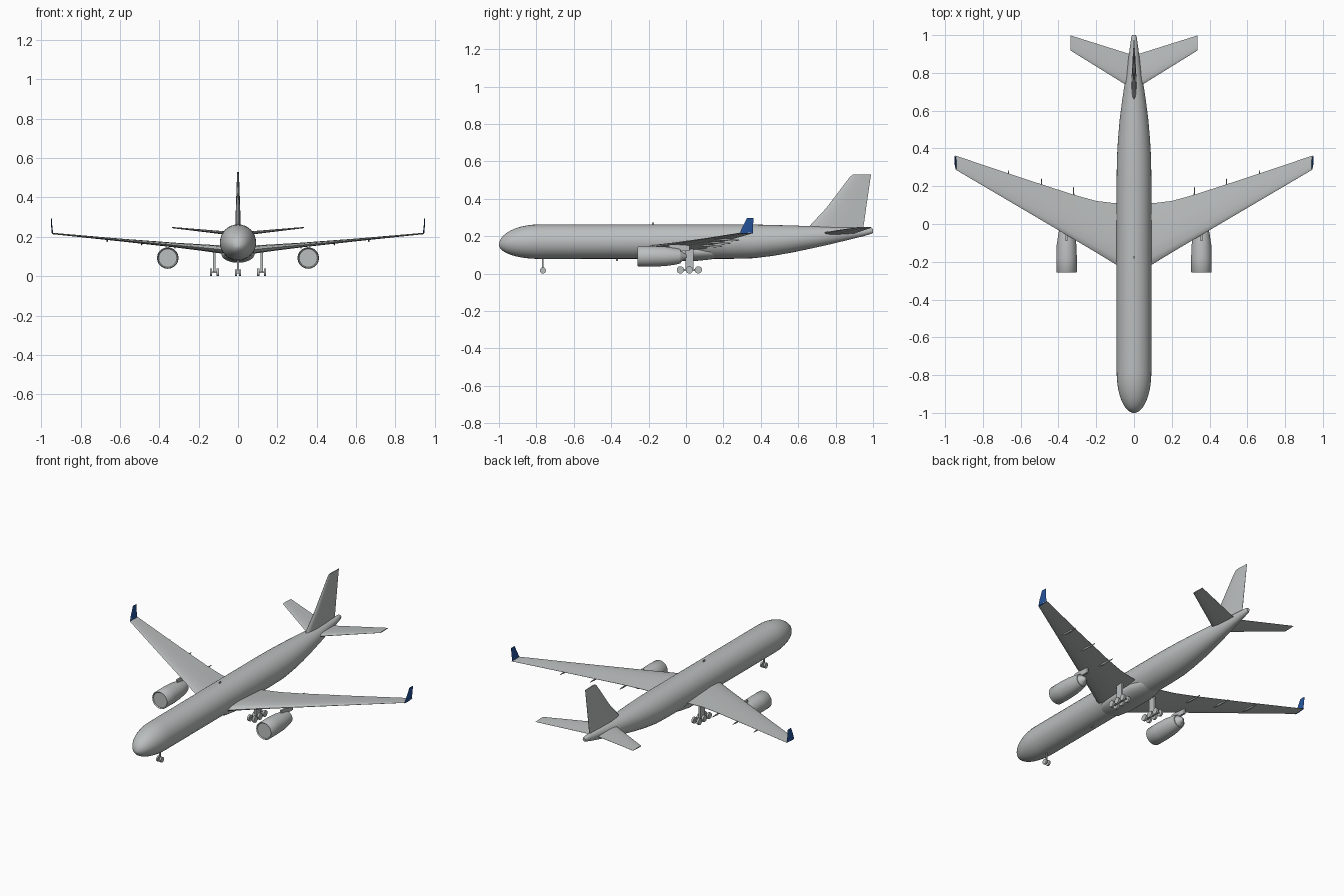
import bpy, bmesh, math
from mathutils import Vector

if "Cube" in bpy.data.objects:
    bpy.data.objects.remove(bpy.data.objects["Cube"])


def material(name, rgb):
    m = bpy.data.materials.new(name)
    m.diffuse_color = (*rgb, 1)
    m.use_nodes = True
    m.node_tree.nodes["Principled BSDF"].inputs["Base Color"].default_value = m.diffuse_color
    return m


GREY = material("light grey", (0.50, 0.52, 0.52))
BLUE = material("winglet blue", (0.018, 0.09, 0.34))


def finish(name, bm, mat, angle=40):
    bmesh.ops.recalc_face_normals(bm, faces=bm.faces)
    me = bpy.data.meshes.new(name)
    bm.to_mesh(me)
    bm.free()
    me.materials.append(mat)
    ob = bpy.data.objects.new(name, me)
    bpy.context.collection.objects.link(ob)
    bpy.ops.object.select_all(action='DESELECT')
    ob.select_set(True)
    bpy.context.view_layer.objects.active = ob
    bpy.ops.object.shade_smooth_by_angle(angle=math.radians(angle))
    return ob


def loft(name, rings, mat=GREY, angle=40):
    """Skin a list of equal-length point rings and cap both ends."""
    bm = bmesh.new()
    vs = [[bm.verts.new(p) for p in r] for r in rings]
    n = len(rings[0])
    for a, b in zip(vs, vs[1:]):
        for i in range(n):
            j = (i + 1) % n
            bm.faces.new((a[i], a[j], b[j], b[i]))
    bm.faces.new(vs[0])
    bm.faces.new(vs[-1])
    return finish(name, bm, mat, angle)


def ellipse(x, y, z, rx, rz, n=32):
    return [(x + rx * math.cos(t), y, z + rz * math.sin(t))
            for t in (2 * math.pi * i / n for i in range(n))]


# aerofoil outline: (chord fraction, half thickness fraction)
FOIL = [(0, 0), (.03, .45), (.12, .8), (.32, 1), (.65, .6), (1, .06),
        (1, -.06), (.65, -.6), (.32, -1), (.12, -.8), (.03, -.45)]


def section(x, le, te, z, t):
    return [(x, le + c * (te - le), z + h * t) for c, h in FOIL]


def box(name, lo, hi, mat=GREY):
    (x0, y0, z0), (x1, y1, z1) = lo, hi
    return loft(name, [[(x0, y0, z), (x1, y0, z), (x1, y1, z), (x0, y1, z)]
                       for z in (z0, z1)], mat)


def wheel(name, x, y, z, r, w):
    ring = [(y + r * math.cos(i * math.pi / 10), z + r * math.sin(i * math.pi / 10))
            for i in range(20)]
    return loft(name, [[(x + d, a, b) for a, b in ring] for d in (-w / 2, w / 2)])


# fuselage: rounded nose, straight barrel, upswept tail
rings = []
for i in range(1, 11):
    a = math.pi / 2 * i / 10
    s = math.sin(a)
    rings.append(ellipse(0, -0.78 - 0.22 * math.cos(a * .985), 0.153 + 0.0175 * s,
                         0.092 * s, 0.092 * s))
rings.insert(0, ellipse(0, -1.0, 0.153, 0.004, 0.004))
for y, top, bot, rx in [(0.25, .263, .079, .092), (.36, .262, .082, .09),
                        (.46, .260, .094, .084), (.56, .257, .111, .075),
                        (.66, .254, .132, .062), (.76, .250, .154, .047),
                        (.86, .247, .178, .032), (.95, .244, .200, .02),
                        (.99, .242, .212, .014), (1.0, .238, .217, .009)]:
    rings.append(ellipse(0, y, (top + bot) / 2, rx, (top - bot) / 2))
loft("fuselage", rings)

# belly fairing between the wings
loft("belly_fairing", [ellipse(0, y, .115, .085 * k, .047 * k)
                       for y, k in [(-.26, .5), (-.2, .85), (-.12, 1), (.06, 1),
                                    (.13, .85), (.2, .5)]])

# fin
loft("fin", [[(h * t, le + c * (te - le), z) for c, h in FOIL]
             for le, te, z, t in [(.645, .945, .235, .014), (.675, .952, .27, .013),
                                  (.75, .963, .35, .011), (.875, .987, .515, .005),
                                  (.892, .99, .53, .004)]])

# antennas
box("top_antenna", (-.002, -.182, .255), (.002, -.17, .273))
box("lower_antenna", (-.002, -.375, .068), (.002, -.363, .085))

# nose gear
box("nose_strut", (-.004, -.769, .014), (.004, -.761, .1))
for s in (-1, 1):
    wheel("nose_wheel", s * .011, -.765, .0165, .0165, .01)

for s, side in ((-1, "left"), (1, "right")):
    # wing
    loft(side + "_wing", [section(s * x, le, te, z, t) for x, le, te, z, t in [
        (0, -.27, .108, .128, .022), (.1, -.212, .11, .137, .02),
        (.2, -.151, .122, .147, .016), (.32, -.08, .155, .158, .012),
        (.6, .085, .246, .184, .007), (.945, .288, .362, .217, .0035)]])
    # winglet
    loft(side + "_winglet", [[(s * (x + h * t), le + c * (te - le), z) for c, h in FOIL]
                             for x, le, te, z, t in [(.942, .286, .357, .213, .004),
                                                     (.946, .3, .358, .245, .003),
                                                     (.949, .325, .361, .296, .002)]], BLUE)
    # tailplane
    loft(side + "_tailplane", [section(s * x, le, te, z, t) for x, le, te, z, t in [
        (0, .71, .895, .213, .009), (.04, .735, .905, .217, .009),
        (.335, .918, .998, .247, .003)]])
    # engine with recessed intake and tail cone
    ex = s * .357
    loft(side + "_engine", [ellipse(ex, y, .092, r, r) for y, r in [
        (-.252, .046), (-.258, .051), (-.254, .054), (-.18, .0545), (-.11, .052),
        (-.05, .043), (-.03, .038), (-.03, .033), (.005, .006)]])
    box(side + "_pylon", (ex - .006, -.09, .12), (ex + .006, .02, .156))
    # flap track fairings under the trailing edge
    for x, end in ((.32, .195), (.49, .24), (.665, .285)):
        z = .158 + (x - .32) * .094
        loft(side + "_flap_fairing", [ellipse(s * x, end - d, z - drop, r, r * 1.5, 8)
             for d, drop, r in ((.0, .012, .0015), (.04, .012, .004),
                                (.09, .009, .004), (.13, .005, .0015))])
    # main gear: leg, bogie beam, axles and six wheels
    gx = s * .12
    box(side + "_gear_leg", (gx - .006, -.004, .02), (gx + .006, .04, .14))
    box(side + "_bogie_beam", (gx - .005, -.03, .015), (gx + .005, .066, .025))
    for y in (-.03, .018, .066):
        box(side + "_axle", (gx - .018, y - .003, .017), (gx + .018, y + .003, .023))
        for d in (-.017, .017):
            wheel(side + "_main_wheel", gx + d, y, .0195, .0195, .012)
